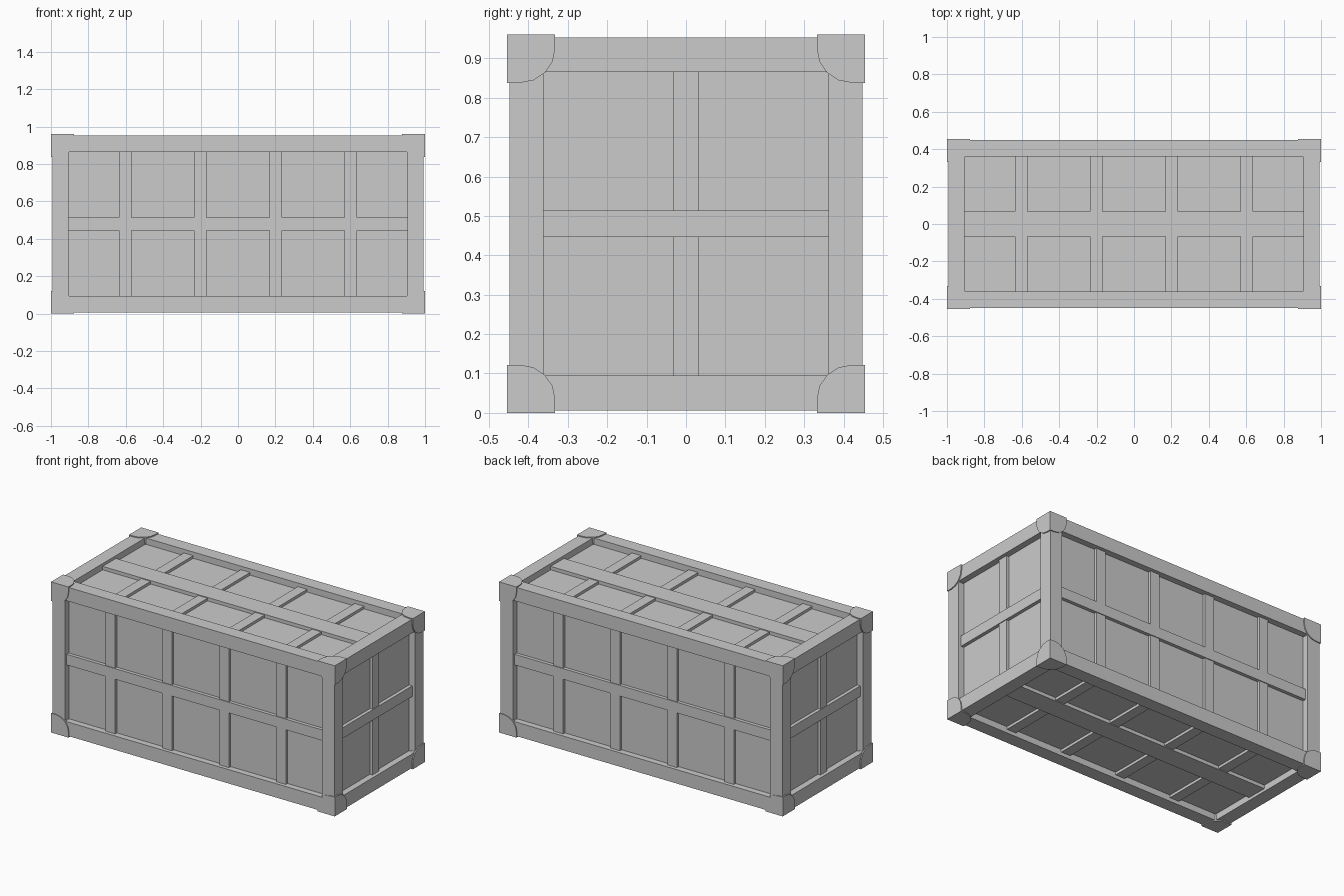
import bpy, bmesh
from mathutils import Vector
from itertools import product

if "Cube" in bpy.data.objects:
    bpy.data.objects.remove(bpy.data.objects["Cube"])

# Outer frame half sizes, opening half sizes, centre
C = Vector((0, 0, 0.48))
F = Vector((0.993, 0.448, 0.4735))
O = Vector((0.907, 0.362, 0.385))
OUT = Vector((1.0, 0.454, 0.48))
PANEL, RAIL, STILE = 0.04, 0.018, 0.023   # depth below frame surface


def add_box(bm, lo, hi):
    lo, hi = Vector(lo), Vector(hi)
    verts = bmesh.ops.create_cube(bm, size=1)["verts"]
    for v in verts:
        v.co = Vector([lo[i] if v.co[i] < 0 else hi[i] for i in range(3)]) + C
    return verts


def finish(name, bm):
    bmesh.ops.recalc_face_normals(bm, faces=bm.faces)
    me = bpy.data.meshes.new(name)
    bm.to_mesh(me)
    bm.free()
    ob = bpy.data.objects.new(name, me)
    bpy.context.collection.objects.link(ob)
    return ob


# Inner box that forms the recessed panels
bm = bmesh.new()
half = F - Vector((PANEL,) * 3)
add_box(bm, -half, half)
finish("recessed_panels", bm)

# Twelve frame beams; x beams run full length, the others butt between them
bm = bmesh.new()
for axis in range(3):
    a, b = [i for i in range(3) if i != axis]
    for sa, sb in product((-1, 1), repeat=2):
        lo, hi = [0] * 3, [0] * 3
        reach = F[axis] if axis == 0 else O[axis]
        lo[axis], hi[axis] = -reach, reach
        for i, s in ((a, sa), (b, sb)):
            # y and z beams: z beams fill between the y beams' ends
            lo[i], hi[i] = sorted((s * O[i], s * F[i]))
        add_box(bm, lo, hi)
finish("frame_beams", bm)


def slat(bm, normal, side, along, across, centre, width, depth):
    """Raised strip on the face with the given normal axis and side."""
    lo, hi = [0] * 3, [0] * 3
    lo[along], hi[along] = -O[along], O[along]
    lo[across], hi[across] = centre - width / 2, centre + width / 2
    lo[normal], hi[normal] = sorted((side * (F[normal] - PANEL - 0.01),
                                     side * (F[normal] - depth)))
    add_box(bm, lo, hi)


# Faces: name, normal axis, long rail axis, stile axis, rail width, stile centres
long_stiles = (-0.602, -0.201, 0.201, 0.602)
faces = (("side", 1, 0, 2, 0.068, long_stiles),
         ("end", 0, 1, 2, 0.068, (0,)),
         ("lid_and_base", 2, 0, 1, 0.134, long_stiles))
for name, n, r, s, width, centres in faces:
    rails, stiles = bmesh.new(), bmesh.new()
    for side in (-1, 1):
        slat(rails, n, side, r, s, 0, width, RAIL)
        for c in centres:
            slat(stiles, n, side, s, r, c, 0.066, STILE)
    finish(name + "_rails", rails)
    finish(name + "_stiles", stiles)

# Corner blocks: cubes with their three inner edges rounded
for k, signs in enumerate(product((-1, 1), repeat=3)):
    bm = bmesh.new()
    outer = Vector([s * o for s, o in zip(signs, OUT)])
    inner = outer - 0.122 * Vector(signs)
    lo = [min(p) for p in zip(outer, inner)]
    hi = [max(p) for p in zip(outer, inner)]
    verts = add_box(bm, lo, hi)
    tip = min(verts, key=lambda v: (v.co - C - inner).length)
    bmesh.ops.bevel(bm, geom=list(tip.link_edges), offset=0.088, segments=4,
                    profile=0.5, affect='EDGES')
    finish("corner_block_%d" % (k + 1), bm)
